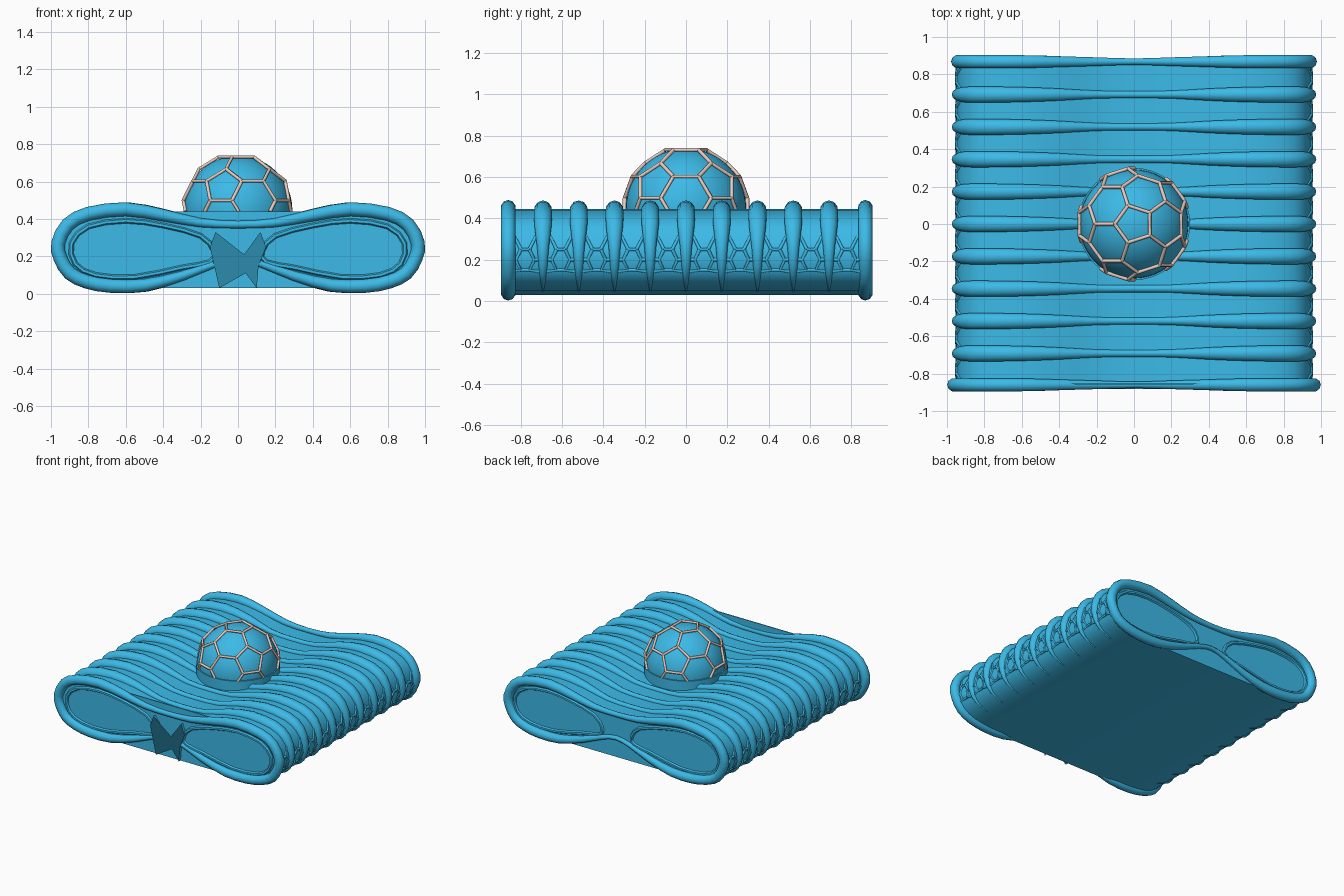
import bpy, bmesh, math
from mathutils import Matrix, Vector

old = bpy.data.objects.get("Cube")
if old:
    bpy.data.objects.remove(old, do_unlink=True)


def material(name, rgb):
    m = bpy.data.materials.new(name)
    m.use_nodes = True
    m.diffuse_color = (*rgb, 1)
    m.node_tree.nodes["Principled BSDF"].inputs["Base Color"].default_value = (*rgb, 1)
    return m


BLUE = material("sky_blue", (0.045, 0.49, 0.80))
BEIGE = material("pink_beige", (0.83, 0.62, 0.54))


def finish(name, bm, mat, smooth=True):
    bmesh.ops.recalc_face_normals(bm, faces=bm.faces)
    me = bpy.data.meshes.new(name)
    bm.to_mesh(me)
    bm.free()
    me.materials.append(mat)
    ob = bpy.data.objects.new(name, me)
    bpy.context.collection.objects.link(ob)
    bpy.ops.object.select_all(action="DESELECT")
    ob.select_set(True)
    bpy.context.view_layer.objects.active = ob
    if smooth:
        bpy.ops.object.shade_smooth_by_angle(angle=math.radians(40))


def refine(pts, closed, steps=2):
    """Catmull-Rom resampling; points may carry extra values such as radii."""
    pts = [Vector(p) for p in pts]
    n, out = len(pts), []
    at = lambda i: pts[i % n] if closed else pts[max(0, min(n - 1, i))]
    for i in range(n if closed else n - 1):
        a, b, c, d = (at(i + k) for k in (-1, 0, 1, 2))
        for s in range(steps):
            t = s / steps
            out.append((b * 2 + (c - a) * t + (a * 2 - b * 5 + c * 4 - d) * t ** 2
                        + (b * 3 - a - c * 3 + d) * t ** 3) / 2)
    return out if closed else out + [pts[-1]]


def mirrored(half):
    """Half outline from the top centre outwards -> full run, left to right."""
    return [(-p[0], *p[1:]) for p in reversed(half) if p[0] > 0] + list(half)


def sweep(name, path, y, closed, sides=10):
    """Tube along (x, z, depth, width) points, standing in the plane at y."""
    bm, rings, n = bmesh.new(), [], len(path)
    for i, (x, z, depth, width) in enumerate(path):
        a = path[(i - 1) % n] if closed else path[max(i - 1, 0)]
        b = path[(i + 1) % n] if closed else path[min(i + 1, n - 1)]
        t = Vector((b[0] - a[0], b[1] - a[1])).normalized()
        ring = []
        for k in range(sides):
            ang = math.tau * k / sides
            d, w = math.cos(ang) * max(depth, .003), math.sin(ang) * max(width, .003)
            ring.append(bm.verts.new((x - t.y * d, y + w, z + t.x * d)))
        rings.append(ring)
    for i in range(n if closed else n - 1):
        r, s = rings[i], rings[(i + 1) % n]
        for k in range(sides):
            j = (k + 1) % sides
            bm.faces.new((r[k], r[j], s[j], s[k]))
    if not closed:
        bm.faces.new(rings[0])
        bm.faces.new(rings[-1])
    finish(name, bm, BLUE)


def wires(name, lines, radius, mat):
    cu = bpy.data.curves.new(name, "CURVE")
    cu.dimensions = "3D"
    cu.bevel_depth, cu.bevel_resolution, cu.use_fill_caps = radius, 1, True
    for line in lines:
        sp = cu.splines.new("POLY")
        sp.points.add(len(line) - 1)
        for p, co in zip(sp.points, line):
            p.co = (*co, 1)
    cu.materials.append(mat)
    ob = bpy.data.objects.new(name, cu)
    bpy.context.collection.objects.link(ob)
    bpy.ops.object.select_all(action="DESELECT")
    ob.select_set(True)
    bpy.context.view_layer.objects.active = ob
    bpy.ops.object.convert(target="MESH")


def prism(name, outline, y0, y1):
    bm = bmesh.new()
    a, b = ([bm.verts.new((p[0], y, p[1])) for p in outline] for y in (y0, y1))
    n = len(outline)
    bm.faces.new(a)
    bm.faces.new(b)
    for i in range(n):
        bm.faces.new((a[i], a[(i + 1) % n], b[(i + 1) % n], b[i]))
    finish(name, bm, BLUE)


# Body: saddle-topped slab with rounded sides and a flat underside
body_half = [(0, .36), (.2, .37), (.4, .42), (.6, .445), (.8, .42), (.9, .36),
             (.945, .26), (.94, .17), (.9, .1), (.8, .05), (.65, .03)]
prism("body", refine(mirrored(body_half), False), -.86, .86)

# Ribs: thick over the shoulders, thin at the middle, pointed at the bottom
rib_sizes = [(.022, .02), (.024, .022), (.034, .034), (.042, .042), (.042, .045), (.038, .043),
             (.03, .03), (.022, .022), (.012, .012), (.004, .004)]
rib = refine(mirrored([p + s for p, s in zip(body_half, rib_sizes)]), False)
PITCH = .173
for i in range(-4, 5):
    sweep(f"rib_{i + 5}", rib, i * PITCH, False)

# End rims: closed waisted loops
rim_half = [(0, .37, .02, .018), (.2, .38, .024, .024), (.4, .42, .032, .03),
            (.6, .452, .037, .036), (.8, .428, .037, .036), (.91, .37, .037, .036),
            (.962, .27, .037, .036), (.95, .19, .037, .036), (.9, .11, .037, .036),
            (.81, .065, .037, .036), (.68, .042, .037, .036), (.5, .045, .034, .034),
            (.3, .095, .026, .026), (.12, .16, .018, .02)]
rim = refine(mirrored(rim_half) + [(0, .185, .016, .018)], True)
sweep("front_rim", rim, -.86, True)
sweep("back_rim", [(p[0] * .978, *list(p)[1:]) for p in rim], .868, True)

# Inner lips around the two lobes at each end
lobe = [(.13, .23), (.2, .31), (.4, .365), (.6, .39), (.8, .36), (.89, .27),
        (.87, .16), (.76, .1), (.55, .09), (.3, .14), (.15, .17)]
for end, y in (("front", -.86), ("back", .86)):
    for side, s in (("left", 1), ("right", -1)):
        lip = refine([(s * x, z, .014, .014) for x, z in lobe], True)
        sweep(f"{end}_{side}_lip", lip, y, True, 6)

# Thin web closing the dip at the front, and the block across the waist
prism("front_web", [(-.45, .3), (.45, .3), (.45, .44), (-.45, .44)], -.859, -.851)
prism("front_waist_block", mirrored([(.12, .33), (.15, .25), (.11, .15), (.1, .03)])[::-1][:4]
      + mirrored([(.12, .33), (.15, .25), (.11, .15), (.1, .03)])[:4], -.882, -.85)


# Cell lattice on both sides between the ribs
def side_x(z):
    run = body_half[4:]
    for (xa, za), (xb, zb) in zip(run, run[1:]):
        if zb <= z <= za:
            return xa + (xb - xa) * (za - z) / (za - zb)


upper = [(.087, .31), (.05, .31), (.02, .25)]
lower = [(.02, .25), (.045, .2), (.02, .15), (.087, .14)]
spur = [(.045, .2), (.087, .2)]
cell = [[(m * u, z) for u, z in line] for line in (upper, lower, spur) for m in (1, -1)]
cell += [[(-.02, z), (.02, z)] for z in (.25, .15)]
for side, s in (("left", 1), ("right", -1)):
    lines = [[(s * (side_x(z) + .004), (g + .5) * PITCH + u, z) for u, z in line]
             for g in range(-5, 5) for line in cell]
    wires(f"{side}_lattice", lines, .009, BLUE)

# Dome with its collar
BASE, CENTRE, RADIUS = .44, .447, .303


def keep_above(bm):
    bmesh.ops.translate(bm, verts=bm.verts, vec=(0, 0, CENTRE))
    bmesh.ops.bisect_plane(bm, geom=bm.verts[:] + bm.edges[:] + bm.faces[:],
                           plane_co=(0, 0, BASE), plane_no=(0, 0, 1), clear_inner=True)


bm = bmesh.new()
bmesh.ops.create_uvsphere(bm, u_segments=48, v_segments=24, radius=RADIUS - .012)
keep_above(bm)
finish("dome", bm, BLUE)

bm = bmesh.new()
bmesh.ops.create_cone(bm, cap_ends=True, segments=40, radius1=.3, radius2=.3, depth=.14)
bmesh.ops.translate(bm, verts=bm.verts, vec=(0, 0, BASE - .07))
finish("dome_collar", bm, BLUE)

# Dome seams: edges of an icosahedron with its corners cut off
bm = bmesh.new()
bmesh.ops.create_icosphere(bm, subdivisions=1, radius=1, matrix=Matrix.Rotation(math.pi, 4, "Z"))
ico = [(e.verts[0].co.copy(), e.verts[1].co.copy()) for e in bm.edges]
bm.clear()
for a, b in ico:
    bm.verts.new(a.lerp(b, 1 / 3).normalized() * RADIUS)
    bm.verts.new(a.lerp(b, 2 / 3).normalized() * RADIUS)
bmesh.ops.convex_hull(bm, input=bm.verts[:])
bmesh.ops.dissolve_limit(bm, angle_limit=.02, verts=bm.verts[:], edges=bm.edges[:])
keep_above(bm)
seams = [[v.co.copy() for v in e.verts] for e in bm.edges
         if any(v.co.z > BASE + .001 for v in e.verts)]
bm.free()
wires("dome_seams", seams, .0095, BEIGE)
